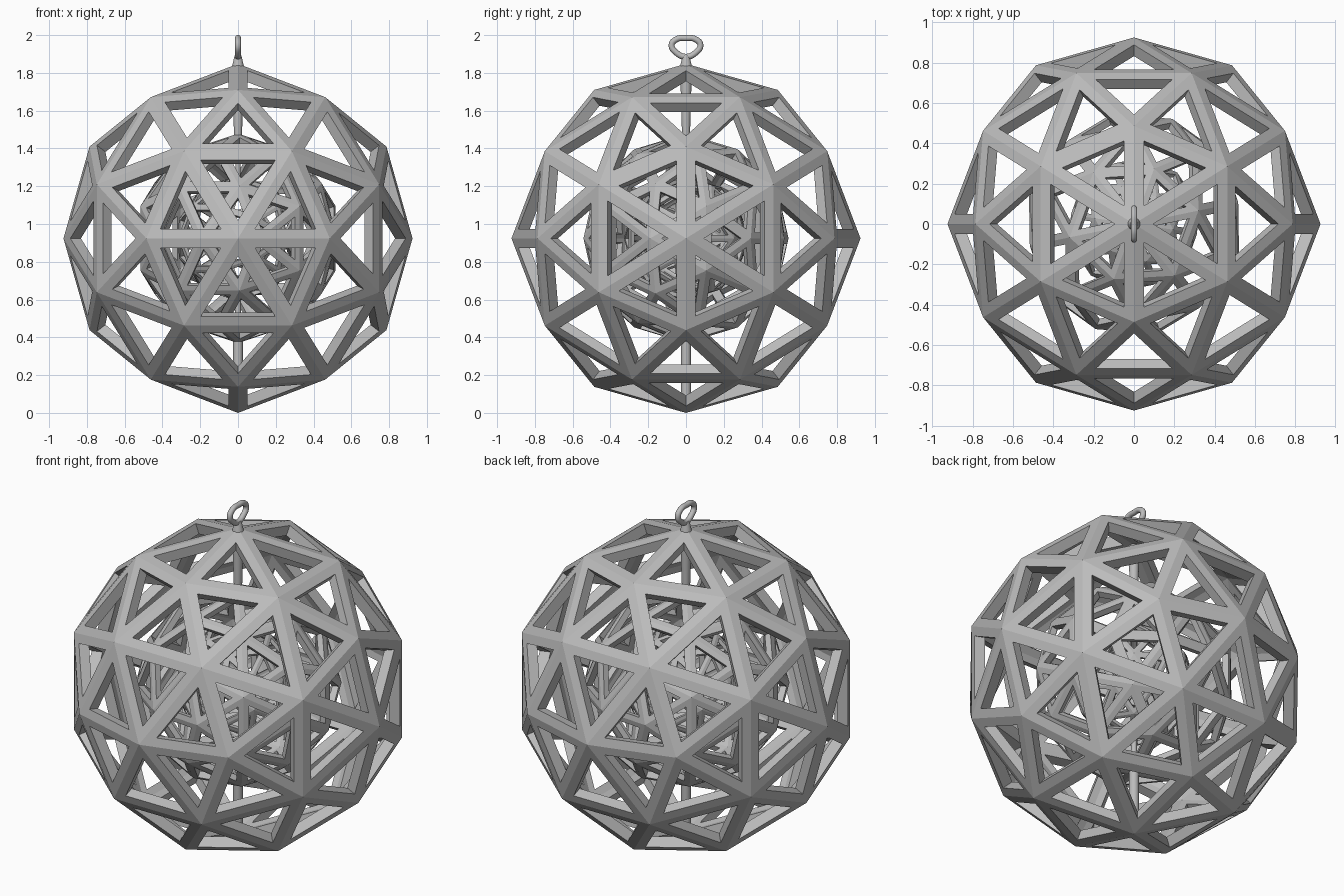
import bpy, bmesh, math
from mathutils import Matrix, Vector

cube = bpy.data.objects.get("Cube")
if cube:
    bpy.data.objects.remove(cube)

RADIUS = 0.924
CENTRE = Vector((0, 0, RADIUS))

grey = bpy.data.materials.new("plain_grey")
grey.use_nodes = True
colour = (0.5, 0.5, 0.5, 1)
grey.diffuse_color = colour
for node in grey.node_tree.nodes:
    if node.type == 'BSDF_PRINCIPLED':
        node.inputs["Base Color"].default_value = colour


def add_mesh(name, bm):
    mesh = bpy.data.meshes.new(name)
    bm.to_mesh(mesh)
    bm.free()
    mesh.materials.append(grey)
    obj = bpy.data.objects.new(name, mesh)
    bpy.context.collection.objects.link(obj)
    return obj


def lattice_ball(name, scale, turn):
    """Once-divided icosahedron with a triangular hole in every face."""
    bm = bmesh.new()
    phi = (1 + math.sqrt(5)) / 2
    for a in (-1, 1):
        for b in (-phi, phi):
            for co in ((a, b, 0), (0, a, b), (b, 0, a)):
                bm.verts.new(co)
    bmesh.ops.convex_hull(bm, input=bm.verts[:])
    bmesh.ops.subdivide_edges(bm, edges=bm.edges[:], cuts=1, use_grid_fill=True)
    for v in bm.verts:
        v.co = v.co.normalized() * RADIUS * scale
    bmesh.ops.recalc_face_normals(bm, faces=bm.faces[:])
    holes = bm.faces[:]
    bmesh.ops.inset_individual(bm, faces=holes, thickness=0.051 * scale,
                               use_even_offset=True)
    bmesh.ops.delete(bm, geom=holes, context='FACES')
    bm.transform(Matrix.Translation(CENTRE) @ Matrix.Rotation(turn, 4, 'Z'))
    ball = add_mesh(name, bm)
    shell = ball.modifiers.new("strut_depth", 'SOLIDIFY')
    shell.thickness = 0.06 * scale
    shell.offset = -1
    shell.use_even_offset = True


def smooth(obj):
    bpy.ops.object.select_all(action='DESELECT')
    obj.select_set(True)
    bpy.context.view_layer.objects.active = obj
    bpy.ops.object.shade_smooth_by_angle()


def rod(name, z1, z2, r1, r2):
    bm = bmesh.new()
    bmesh.ops.create_cone(bm, cap_ends=True, segments=20, radius1=r1, radius2=r2,
                          depth=z2 - z1,
                          matrix=Matrix.Translation((0, 0, (z1 + z2) / 2)))
    smooth(add_mesh(name, bm))


# Nested balls, each turned about the upright axis
lattice_ball("outer_ball", 1, 0)
lattice_ball("middle_ball", 0.6, math.radians(-20))
lattice_ball("inner_ball", 0.36, math.radians(-40))

# Axle rods joining neighbouring balls at the poles
for label, scale in (("outer", 1), ("middle", 0.6)):
    far = (RADIUS - 0.03) * scale
    near = (RADIUS * 0.6 - 0.02) * scale
    r = 0.026 * scale
    rod(label + "_upper_axle", RADIUS + near, RADIUS + far, r * 0.8, r * 1.2)
    rod(label + "_lower_axle", RADIUS - far, RADIUS - near, r, r)

# Hanging loop and its neck
rod("loop_neck", RADIUS * 2 - 0.025, 1.892, 0.034, 0.018)
curve = bpy.data.curves.new("hanging_loop", 'CURVE')
curve.dimensions = '3D'
curve.bevel_depth = 0.016
curve.bevel_resolution = 4
right_side = [(0.05, 1.906), (0.076, 1.948), (0.048, 1.979)]
path = [(0, 1.885)] + right_side + [(0, 1.984)]
path += [(-y, z) for y, z in reversed(right_side)]
spline = curve.splines.new('BEZIER')
spline.bezier_points.add(len(path) - 1)
for point, (y, z) in zip(spline.bezier_points, path):
    point.co = (0, y, z)
    point.handle_left_type = point.handle_right_type = 'AUTO'
spline.use_cyclic_u = True
curve.materials.append(grey)
loop = bpy.data.objects.new("hanging_loop", curve)
bpy.context.collection.objects.link(loop)
